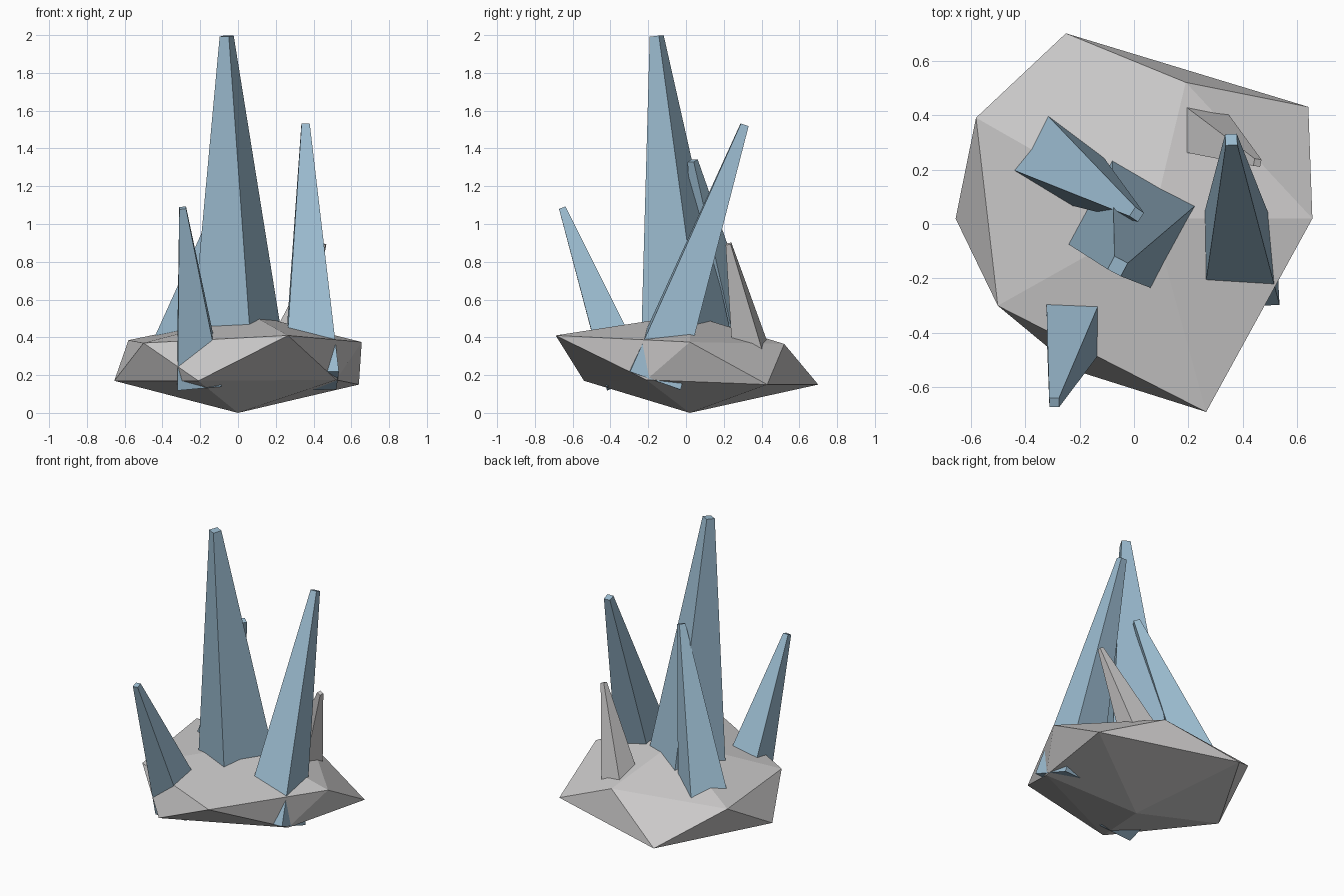
import bpy
import bmesh
from math import radians, sqrt
from mathutils import Vector, Matrix

cube = bpy.data.objects.get("Cube")
if cube:
    bpy.data.objects.remove(cube, do_unlink=True)


def make_material(name, rgb):
    mat = bpy.data.materials.new(name)
    mat.use_nodes = True
    color = (*rgb, 1.0)
    mat.diffuse_color = color
    mat.node_tree.nodes["Principled BSDF"].inputs["Base Color"].default_value = color
    return mat


stone = make_material("stone_grey", (0.60, 0.59, 0.59))
crystal = make_material("crystal_blue", (0.33, 0.50, 0.63))


def add_object(name, bm, mat):
    bmesh.ops.recalc_face_normals(bm, faces=bm.faces)
    mesh = bpy.data.meshes.new(name)
    bm.to_mesh(mesh)
    bm.free()
    mesh.materials.append(mat)
    obj = bpy.data.objects.new(name, mesh)
    bpy.context.collection.objects.link(obj)
    return obj


def spike(name, base, tip, base_width, tip_width, twist, mat):
    """Four-sided tapered shard running from the base centre to the tip centre."""
    base, tip = Vector(base), Vector(tip)
    axis = tip - base
    lean = Vector((0, 0, 1)).rotation_difference(axis).to_matrix().to_4x4()
    turn = Matrix.Rotation(radians(twist + 45), 4, "Z")
    bm = bmesh.new()
    bmesh.ops.create_cone(
        bm, cap_ends=True, segments=4,
        radius1=base_width / sqrt(2), radius2=tip_width / sqrt(2),
        depth=axis.length,
        matrix=Matrix.Translation((base + tip) / 2) @ lean @ turn)
    return add_object(name, bm, mat)


# Rock: a squashed, uneven twenty-sided boulder made of two rings and two poles
lower_ring = [(-0.21, -0.54, 0.17), (0.52, -0.21, 0.175), (0.64, 0.43, 0.15),
              (-0.25, 0.70, 0.15), (-0.655, 0.02, 0.17)]
upper_ring = [(0.265, -0.69, 0.41), (0.655, 0.02, 0.375), (0.19, 0.52, 0.365),
              (-0.58, 0.39, 0.385), (-0.50, -0.30, 0.37)]
bm = bmesh.new()
low = [bm.verts.new(p) for p in lower_ring]
high = [bm.verts.new(p) for p in upper_ring]
bottom = bm.verts.new((0, 0.02, 0))
top = bm.verts.new((0.07, 0.02, 0.52))
for i in range(5):
    j = (i + 1) % 5
    bm.faces.new((bottom, low[j], low[i]))
    bm.faces.new((low[i], low[j], high[i]))
    bm.faces.new((low[j], high[j], high[i]))
    bm.faces.new((high[i], high[j], top))
add_object("rock_base", bm, stone)

# Crystals growing out of the rock
spike("main_crystal", (0, 0.02, 0.2), (-0.06, -0.155, 1.995), 0.39, 0.055, -28, crystal)
spike("front_crystal", (-0.205, -0.31, 0.17), (-0.293, -0.655, 1.085), 0.235, 0.036, 0, crystal)
spike("left_crystal", (0.385, -0.17, 0.17), (0.357, 0.31, 1.525), 0.285, 0.043, 3, crystal)
spike("back_crystal", (-0.31, 0.25, 0.28), (0.01, 0.035, 1.335), 0.25, 0.04, -34, crystal)

# Small stone shard
spike("stone_shard", (0.23, 0.35, 0.28), (0.453, 0.225, 0.895), 0.18, 0.027, -10, stone)
